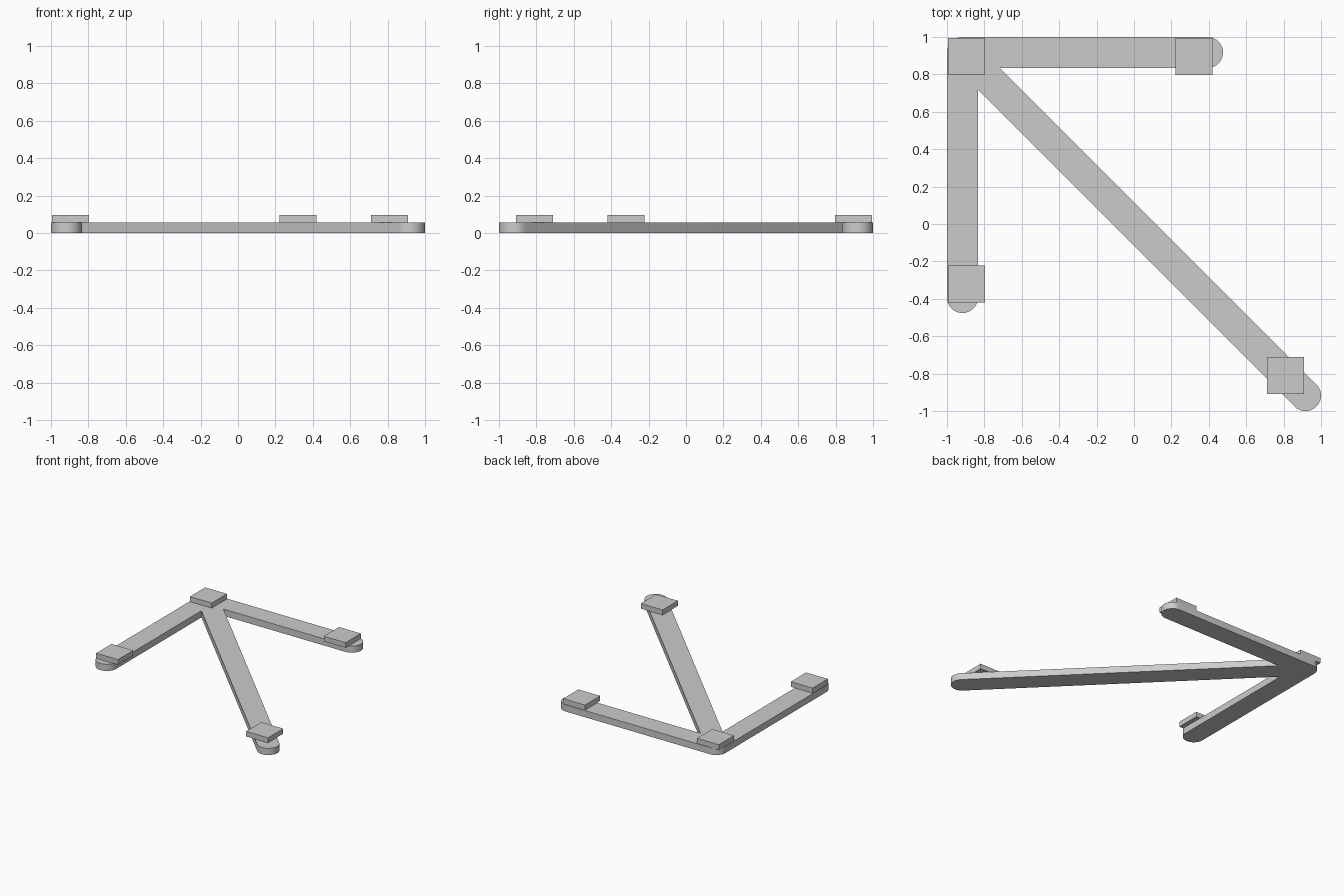
import bpy
import bmesh
from math import sin, cos, radians
from mathutils import Vector

cube = bpy.data.objects.get("Cube")
if cube:
    bpy.data.objects.remove(cube, do_unlink=True)

grey = bpy.data.materials.new("plain grey")
grey.use_nodes = True
colour = (0.6, 0.6, 0.6, 1)
grey.diffuse_color = colour
grey.node_tree.nodes["Principled BSDF"].inputs["Base Color"].default_value = colour

R = 0.083            # half width of an arm
THICK = 0.055        # arm height
TOP = 0.097          # pad top
HUB = Vector((R - 1, 1 - R))
ARMS = ((0, 1.31), (-45, 2 * (1 - R) * 2 ** 0.5), (-90, 1.31))  # angle, length


def polar(angle, length):
    return Vector((cos(radians(angle)), sin(radians(angle)))) * length


def arc(centre, start, end, steps):
    return [centre + polar(start + (end - start) * i / steps, R)
            for i in range(steps + 1)]


def add_prism(name, outline, low, high):
    bm = bmesh.new()
    base = bm.faces.new([bm.verts.new((p.x, p.y, low)) for p in outline])
    top = bmesh.ops.extrude_face_region(bm, geom=[base])["geom"]
    bmesh.ops.translate(bm, vec=(0, 0, high - low),
                        verts=[v for v in top if isinstance(v, bmesh.types.BMVert)])
    bmesh.ops.recalc_face_normals(bm, faces=bm.faces)
    mesh = bpy.data.meshes.new(name)
    bm.to_mesh(mesh)
    bm.free()
    obj = bpy.data.objects.new(name, mesh)
    bpy.context.collection.objects.link(obj)
    mesh.materials.append(grey)
    return obj


# Three-armed base: round hub corner, round arm ends, sharp notches between arms
outline = arc(HUB, 180, 90, 12)
for i, (angle, length) in enumerate(ARMS):
    if i:
        outline.append(HUB + polar(angle + 22.5, R / sin(radians(22.5))))
    outline += arc(HUB + polar(angle, length), angle + 90, angle - 90, 24)
base = add_prism("three_armed_base", outline, 0, THICK)
bpy.ops.object.select_all(action="DESELECT")
base.select_set(True)
bpy.context.view_layer.objects.active = base
bpy.ops.object.shade_smooth_by_angle(angle=radians(30))

# Square pads at the hub and near each arm end
PADS = {"hub_pad": (-0.896, 0.896), "back_arm_pad": (0.321, 0.896),
        "right_arm_pad": (-0.896, -0.321), "diagonal_arm_pad": (0.809, -0.809)}
for name, centre in PADS.items():
    corners = [Vector(centre) + polar(a, 0.099 * 2 ** 0.5) for a in range(45, 360, 90)]
    add_prism(name, corners, THICK, TOP)
